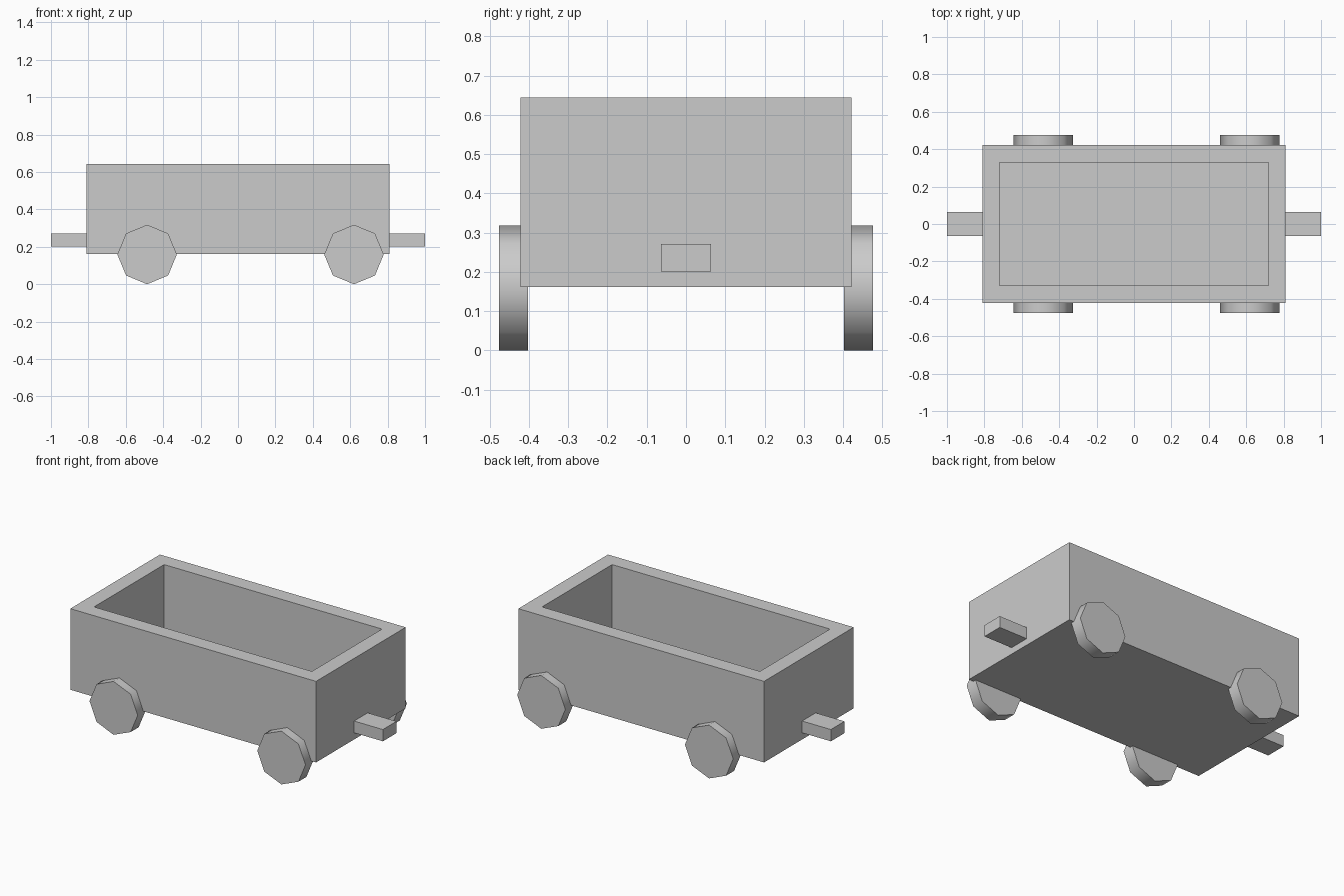
import bpy, bmesh
from math import radians

if "Cube" in bpy.data.objects:
    bpy.data.objects.remove(bpy.data.objects["Cube"])


def box(name, lo, hi):
    size = [b - a for a, b in zip(lo, hi)]
    mid = [(a + b) / 2 for a, b in zip(lo, hi)]
    bpy.ops.mesh.primitive_cube_add(size=1, location=mid)
    ob = bpy.context.object
    ob.name = name
    ob.scale = size
    bpy.ops.object.transform_apply(location=False, rotation=False, scale=True)
    return ob


# open-topped wagon body: inset the rim, then sink the cavity
body = box("wagon_body", (-0.81, -0.422, 0.161), (0.81, 0.422, 0.644))
bm = bmesh.new()
bm.from_mesh(body.data)
top = max(bm.faces, key=lambda f: f.calc_center_median().z)
bmesh.ops.inset_region(bm, faces=[top], thickness=0.092, use_even_offset=True)
walls = bmesh.ops.extrude_discrete_faces(bm, faces=[top])
bmesh.ops.translate(bm, verts=walls["faces"][0].verts, vec=(0, 0, -0.393))
bm.to_mesh(body.data)
bm.free()

# coupling bars at both ends
box("front_coupling", (0.80, -0.064, 0.201), (1.0, 0.064, 0.271))
box("rear_coupling", (-1.0, -0.064, 0.201), (-0.80, 0.064, 0.271))

# four eight-sided wheels, smooth around the tread
for end, x in (("rear", -0.486), ("front", 0.62)):
    for side, s in (("right", -1), ("left", 1)):
        bpy.ops.mesh.primitive_cylinder_add(
            vertices=8, radius=0.159, depth=0.075,
            location=(x, s * 0.4395, 0.159), rotation=(radians(90), 0, 0))
        bpy.context.object.name = f"{end}_{side}_wheel"
        bpy.ops.object.shade_smooth_by_angle(angle=radians(60))
